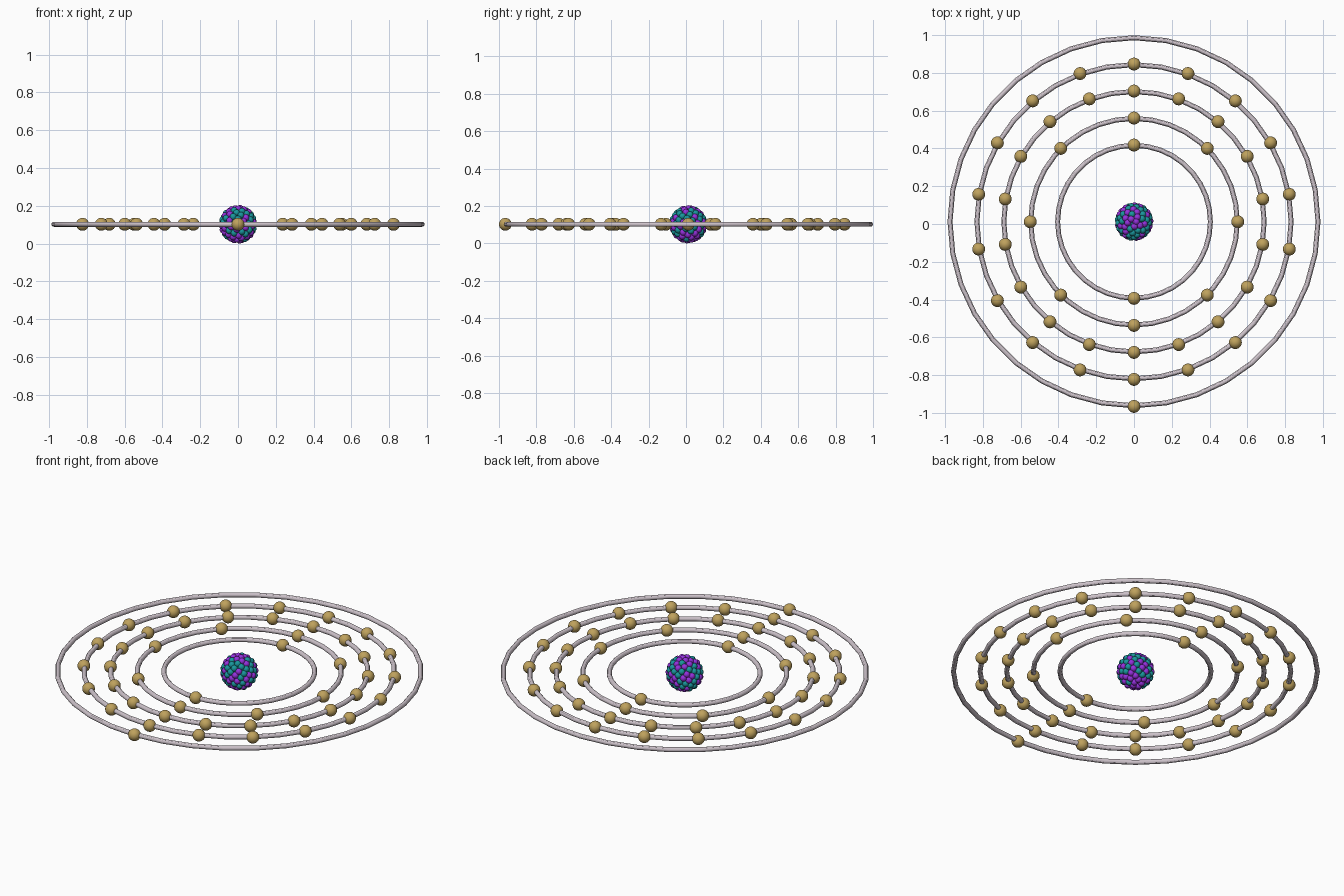
import bpy, bmesh, random
from math import pi, sin, cos, sqrt
from mathutils import Matrix, Vector

if "Cube" in bpy.data.objects:
    bpy.data.objects.remove(bpy.data.objects["Cube"])

random.seed(4)
CENTRE = Vector((0, 0.012, 0.102))
ORBIT_RADII = [0.406, 0.549, 0.692, 0.835, 0.978]
ELECTRONS = [2, 8, 18, 18, 1]


def material(name, rgb):
    m = bpy.data.materials.new(name)
    m.diffuse_color = (*rgb, 1)
    m.use_nodes = True
    m.node_tree.nodes["Principled BSDF"].inputs["Base Color"].default_value = m.diffuse_color
    return m


gold = material("gold", (0.52, 0.36, 0.11))
silver = material("pale_grey", (0.62, 0.55, 0.60))
purple = material("purple", (0.30, 0.03, 0.72))
teal = material("teal", (0.01, 0.31, 0.34))


def balls(name, points, radius, mat, u=14, v=10):
    """One object holding a smooth ball at every point."""
    bm = bmesh.new()
    for p in points:
        bmesh.ops.create_uvsphere(bm, u_segments=u, v_segments=v, radius=radius,
                                  matrix=Matrix.Translation(p))
    for f in bm.faces:
        f.smooth = True
    me = bpy.data.meshes.new(name)
    bm.to_mesh(me)
    bm.free()
    me.materials.append(mat)
    ob = bpy.data.objects.new(name, me)
    ob.location = CENTRE
    bpy.context.collection.objects.link(ob)


# Orbit rings, each with its evenly spaced electrons
for i, (r, n) in enumerate(zip(ORBIT_RADII, ELECTRONS), 1):
    bpy.ops.mesh.primitive_torus_add(location=CENTRE, major_radius=r * 0.996,
                                     minor_radius=0.0132,
                                     major_segments=36, minor_segments=12)
    ring = bpy.context.object
    ring.name = f"orbit_ring_{i}"
    ring.data.materials.append(silver)
    bpy.ops.object.shade_smooth_by_angle()
    pts = [Vector((r * sin(pi + 2 * pi * k / n), r * cos(pi + 2 * pi * k / n), 0))
           for k in range(n)]
    balls(f"electrons_{i}", pts, 0.034, gold, 24, 16)

# Nucleus: a shell of small balls in two mixed colours around a core
COUNT, SHELL = 108, 0.0845
protons, neutrons = [], []
for k in range(COUNT):
    z = 1 - (2 * k + 1) / COUNT
    a = k * pi * (3 - sqrt(5))
    s = sqrt(1 - z * z)
    p = Vector((s * cos(a), s * sin(a), z)) * SHELL
    (protons if random.random() < 0.45 else neutrons).append(p)
balls("protons", protons, 0.0182, purple)
balls("neutrons", neutrons, 0.0182, teal)
balls("nucleus_core", [Vector((0, 0, 0))], 0.08, teal, 32, 20)
